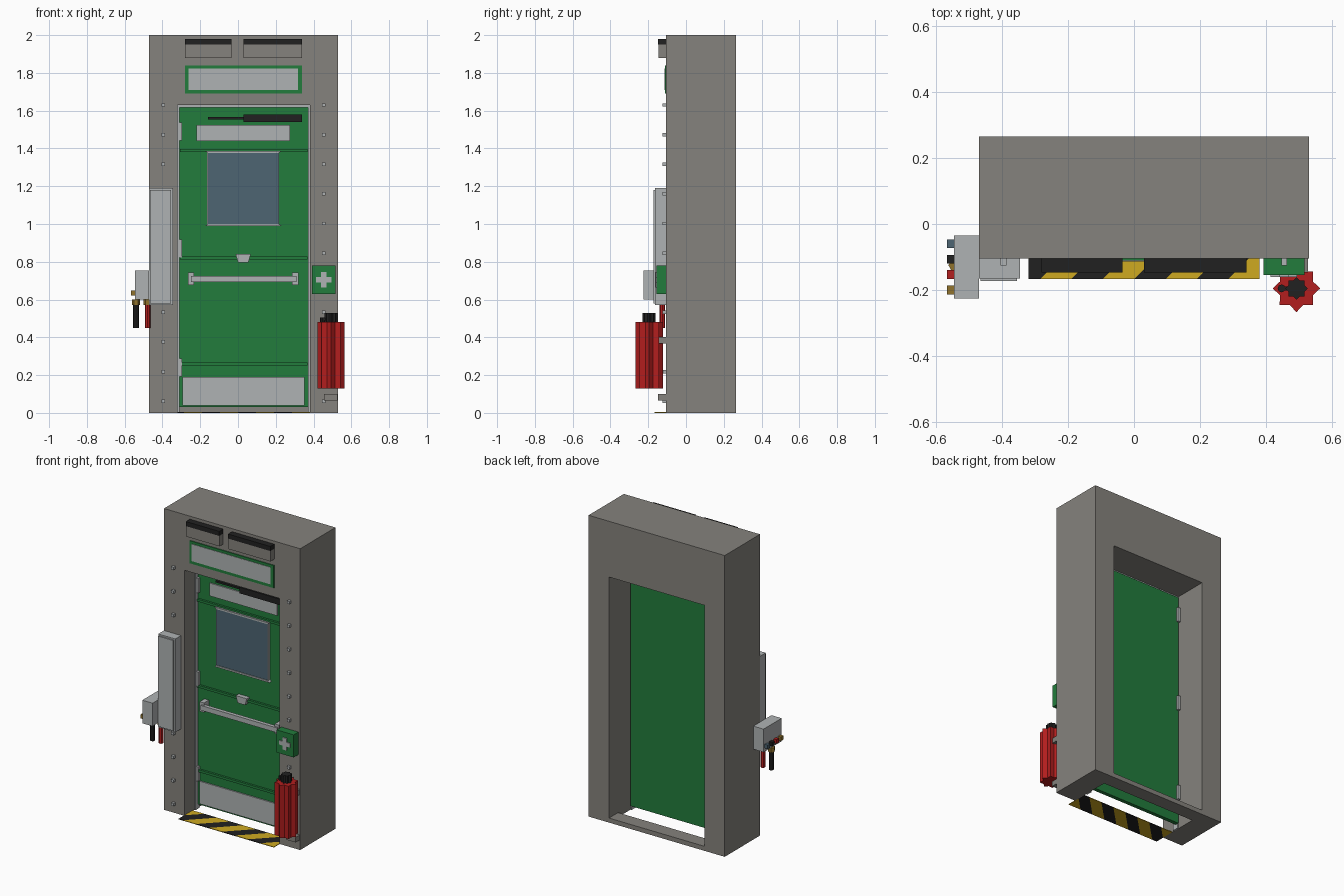
import bpy, bmesh, math
from mathutils import Vector

if "Cube" in bpy.data.objects:
    bpy.data.objects.remove(bpy.data.objects["Cube"])

COLOURS = {
    "concrete_grey": (0.235, 0.225, 0.205),
    "light_grey": (0.43, 0.45, 0.455),
    "door_green": (0.016, 0.20, 0.045),
    "glass_blue": (0.075, 0.13, 0.17),
    "signal_red": (0.45, 0.013, 0.013),
    "warning_yellow": (0.62, 0.40, 0.015),
    "black": (0.015, 0.015, 0.015),
    "brass": (0.28, 0.17, 0.025),
}
MATS = {}
for mat_name, rgb in COLOURS.items():
    MATS[mat_name] = bpy.data.materials.new(mat_name)
    MATS[mat_name].diffuse_color = (*rgb, 1)


def make(name, bm, *mats):
    bmesh.ops.recalc_face_normals(bm, faces=bm.faces)
    mesh = bpy.data.meshes.new(name)
    bm.to_mesh(mesh)
    bm.free()
    for m in mats:
        mesh.materials.append(MATS[m])
    ob = bpy.data.objects.new(name, mesh)
    bpy.context.collection.objects.link(ob)
    return ob


def prism(name, mat, points, offset):
    """Extrude a flat outline along an offset."""
    bm = bmesh.new()
    face = bm.faces.new([bm.verts.new(p) for p in points])
    ext = bmesh.ops.extrude_face_region(bm, geom=[face])
    verts = [g for g in ext["geom"] if isinstance(g, bmesh.types.BMVert)]
    bmesh.ops.translate(bm, vec=Vector(offset), verts=verts)
    # keep the starting cap so the solid is closed
    if len(bm.faces) < len(points) + 2:
        bm.faces.new([v for v in bm.verts if v not in verts])
    return make(name, bm, mat)


def box(name, mat, x, y, z):
    return prism(name, mat, [(x[0], y[0], z[0]), (x[1], y[0], z[0]),
                             (x[1], y[1], z[0]), (x[0], y[1], z[0])],
                 (0, 0, z[1] - z[0]))


def column(name, mat, cx, cy, z0, z1, r, n=8, valley=None):
    """Upright prism; with a valley radius it becomes an n-pointed star."""
    count = n * 2 if valley else n
    pts = []
    for i in range(count):
        a = 2 * math.pi * i / count
        rad = valley if valley and i % 2 else r
        pts.append((cx + rad * math.cos(a), cy + rad * math.sin(a), z0))
    return prism(name, mat, pts, (0, 0, z1 - z0))


F = -0.105   # wall front
D = 0.025    # door front

# Wall surround with doorway, and rear sill
prism("wall_surround", "concrete_grey",
      [(x, F, z) for x, z in ((-0.47, 0), (-0.32, 0), (-0.32, 1.63), (0.38, 1.63),
                              (0.38, 0), (0.53, 0), (0.53, 2), (-0.47, 2))],
      (0, 0.37, 0))
box("rear_sill", "concrete_grey", (-0.32, 0.38), (0.17, 0.265), (0, 0.03))

# Light trim around the door
box("trim_left", "light_grey", (-0.32, -0.311), (0.0, 0.04), (0, 1.63))
box("trim_right", "light_grey", (0.371, 0.38), (0.0, 0.04), (0, 1.63))
box("trim_top", "light_grey", (-0.311, 0.371), (0.0, 0.04), (1.617, 1.63))

# Door leaf with ribs, hinges and kick plate
box("door_leaf", "door_green", (-0.311, 0.371), (D, 0.05), (0.03, 1.617))
for z in (0.26, 0.82, 1.39):
    box("door_rib", "door_green", (-0.308, 0.368), (D - 0.014, D), (z - 0.008, z + 0.008))
for z in (0.24, 0.87, 1.49):
    box("hinge", "light_grey", (-0.316, -0.296), (D - 0.02, 0.065), (z - 0.048, z + 0.048))
box("kick_plate", "light_grey", (-0.295, 0.352), (D - 0.008, D), (0.04, 0.19))

# Door window and its lips
box("window_glass", "glass_blue", (-0.16, 0.215), (D - 0.02, D), (0.995, 1.38))
for z, s in ((1.386, -1), (0.99, 1)):
    prism("window_lip", "light_grey",
          [(-0.172, D - 0.026, z), (0.23, D - 0.026, z),
           (0.215, D - 0.026, z + s * 0.011), (-0.16, D - 0.026, z + s * 0.011)],
          (0, 0.026, 0))
for x in (-0.163, 0.215):
    box("window_side", "light_grey", (x, x + 0.003), (D - 0.024, D), (0.995, 1.38))

# Door plate and closer
box("door_plate", "light_grey", (-0.22, 0.275), (D - 0.008, D), (1.44, 1.525))
box("closer_body", "black", (0.03, 0.34), (D - 0.05, D), (1.54, 1.58))
box("closer_arm", "black", (-0.16, 0.03), (D - 0.03, D - 0.015), (1.554, 1.566))

# Push bar and latch
box("push_bar", "light_grey", (-0.25, 0.31), (D - 0.06, D - 0.035), (0.693, 0.725))
for x in (-0.248, 0.303):
    box("push_bar_bracket", "light_grey", (x - 0.016, x + 0.016), (D - 0.05, D), (0.678, 0.742))
prism("latch", "light_grey",
      [(x, D - 0.03, z) for x, z in ((0, 0.797), (0.055, 0.797), (0.068, 0.842), (-0.013, 0.842))],
      (0, 0.03, 0))

# Sign over the door
box("sign_border", "door_green", (-0.28, 0.34), (F - 0.006, F), (1.69, 1.84))
box("sign_panel", "light_grey", (-0.262, 0.317), (F - 0.009, F - 0.004), (1.71, 1.823))

# Lamps with dark hoods
for x in ((-0.28, -0.035), (0.03, 0.34)):
    box("lamp_body", "concrete_grey", x, (F - 0.04, F), (1.88, 1.95))
    box("lamp_hood", "black", x, (F - 0.042, F), (1.95, 1.98))

# Wall bolts
for x in (-0.395, 0.455):
    for i in range(11):
        z = 0.062 + i * 0.1568
        box("bolt", "light_grey", (x - 0.009, x + 0.009), (F - 0.02, F), (z - 0.009, z + 0.009))

# Control cabinet and junction box
box("cabinet", "light_grey", (-0.47, -0.345), (-0.165, F), (0.57, 1.19))
box("cabinet_lid", "light_grey", (-0.465, -0.355), (-0.173, -0.165), (0.58, 1.18))
box("junction_box", "light_grey", (-0.545, -0.47), (-0.225, -0.035), (0.60, 0.753))

# Cables with glands, and side buttons
for x, colour in ((-0.54, "black"), (-0.478, "signal_red")):
    column("gland", "brass", x, -0.125, 0.572, 0.60, 0.022, 6)
    column("cable", colour, x, -0.125, 0.45, 0.572, 0.015)
for y, colour in ((-0.06, "glass_blue"), (-0.107, "black"),
                  (-0.153, "signal_red"), (-0.2, "brass")):
    box("button", colour, (-0.567, -0.545), (y - 0.013, y + 0.013), (0.622, 0.648))

# First aid box with cross
box("aid_box", "door_green", (0.392, 0.517), (-0.155, F), (0.63, 0.78))
a, b = 0.04, 0.014
cross = ((-b, -a), (b, -a), (b, -b), (a, -b), (a, b), (b, b),
         (b, a), (-b, a), (-b, b), (-a, b), (-a, -b), (-b, -b))
prism("aid_cross", "light_grey", [(0.454 + x, -0.161, 0.705 + z) for x, z in cross], (0, 0.007, 0))

# Fire extinguisher and brackets
column("extinguisher_body", "signal_red", 0.492, -0.195, 0.13, 0.48, 0.072, 8, 0.054)
column("extinguisher_valve", "black", 0.492, -0.195, 0.48, 0.53, 0.034, 8, 0.026)
column("extinguisher_nozzle", "black", 0.447, -0.195, 0.48, 0.505, 0.012)
box("extinguisher_lever", "black", (0.445, 0.49), (-0.201, -0.189), (0.488, 0.503))
for z in (0.083, 0.385):
    box("extinguisher_bracket", "concrete_grey", (0.455, 0.527), (-0.148, F), (z - 0.017, z + 0.017))

# Hazard strip on the floor, cut into diagonal bands
W, Y0, Y1 = 0.095, -0.167, -0.02
bm = bmesh.new()
bmesh.ops.create_cube(bm, size=1)
for v in bm.verts:
    v.co = (0.03 + v.co.x * 0.70, (Y0 + Y1) / 2 + v.co.y * (Y1 - Y0), 0.002 + v.co.z * 0.004)
for k in range(-6, 5):
    bmesh.ops.bisect_plane(bm, geom=bm.verts[:] + bm.edges[:] + bm.faces[:],
                           plane_co=(k * W, Y0, 0), plane_no=(1, -1, 0))
for f in bm.faces:
    c = f.calc_center_median()
    f.material_index = math.floor((c.x - (c.y - Y0)) / W) % 2
make("hazard_strip", bm, "black", "warning_yellow")

for m in bpy.data.materials:
    if m.users and not m.is_grease_pencil:
        m.use_nodes = True
        m.node_tree.nodes["Principled BSDF"].inputs["Base Color"].default_value = m.diffuse_color
